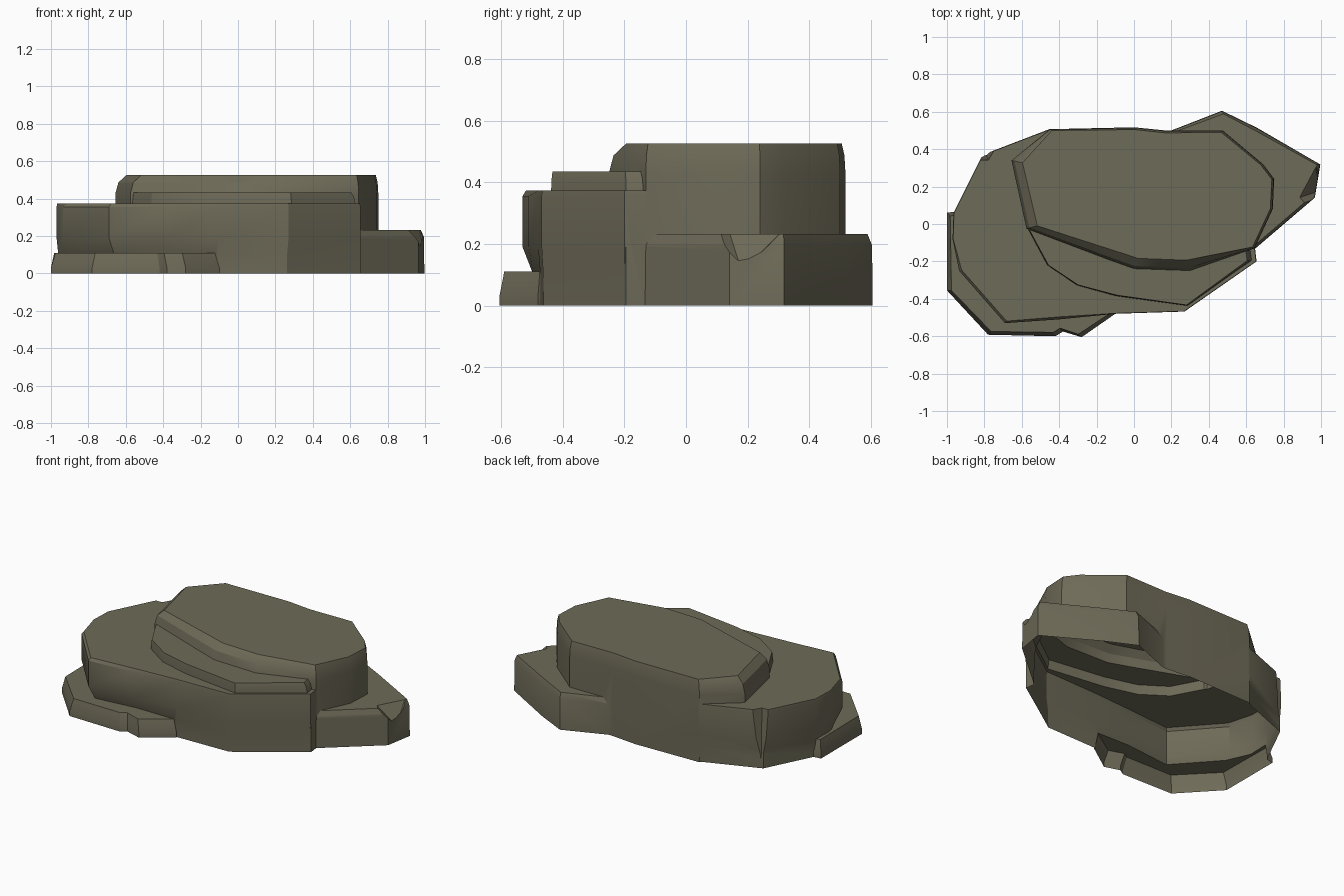
import bpy, bmesh
from mathutils import Vector

if "Cube" in bpy.data.objects:
    bpy.data.objects.remove(bpy.data.objects["Cube"])

stone = bpy.data.materials.new("olive_grey_stone")
stone.diffuse_color = (0.155, 0.145, 0.097, 1)
stone.use_nodes = True
stone.node_tree.nodes["Principled BSDF"].inputs["Base Color"].default_value = stone.diffuse_color


def slab(name, outline, layers, weight=lambda p: 1.0):
    """Stack one outline through (height, inset) layers into a closed block."""
    pts = [Vector((x, y)) for x, y in outline]
    mid = sum(pts, Vector((0, 0))) / len(pts)
    bm = bmesh.new()
    rings = []
    for z, inset in layers:
        ring = []
        for p in pts:
            q = p + (mid - p).normalized() * inset * weight(p)
            ring.append(bm.verts.new((q.x, q.y, z)))
        rings.append(ring)
    n = len(pts)
    for a, b in zip(rings, rings[1:]):
        for i in range(n):
            j = (i + 1) % n
            bm.faces.new((a[i], a[j], b[j], b[i]))
    bm.faces.new(rings[0][::-1])
    bm.faces.new(rings[-1])
    bmesh.ops.recalc_face_normals(bm, faces=bm.faces[:])
    me = bpy.data.meshes.new(name)
    bm.to_mesh(me)
    bm.free()
    ob = bpy.data.objects.new(name, me)
    bpy.context.collection.objects.link(ob)
    me.materials.append(stone)
    return ob


# Main body: wide ledge, slightly undercut at its left front
rock = slab("layered_rock",
            [(-0.965, 0.06), (-0.97, -0.08), (-0.935, -0.25), (-0.69, -0.53), (-0.4, -0.51),
             (-0.1, -0.48), (0.27, -0.468), (0.655, -0.2), (0.6, 0.3), (0.0, 0.47),
             (-0.45, 0.508), (-0.81, 0.37)],
            [(-0.1, 0.05), (0.1, 0.045), (0.19, 0.0), (0.355, 0.0), (0.373, 0.014)],
            lambda p: 1.0 if p.x < -0.2 and p.y < -0.2 else 0.2)

parts = [
    # Top block, running down to the ground at the back, worn along its front
    slab("top_block",
         [(-0.575, -0.025), (-0.655, 0.34), (-0.45, 0.507), (0.0, 0.517), (0.17, 0.5),
          (0.475, 0.5), (0.69, 0.32), (0.75, 0.24), (0.742, 0.08), (0.645, -0.13),
          (0.3, -0.25), (0.0, -0.24), (-0.14, -0.19)],
         [(-0.12, 0.0), (0.43, 0.0), (0.487, 0.016), (0.526, 0.06)],
         lambda p: 1.0 if p.x < 0.4 and p.y < 0.4 else 0.22),
    # Middle step along the front, leaning in at its right end
    slab("middle_step",
         [(-0.57, -0.03), (-0.47, -0.22), (-0.31, -0.33), (-0.1, -0.39), (0.29, -0.442),
          (0.655, -0.195), (0.642, -0.1), (0.3, 0.1)],
         [(-0.11, 0.0), (0.26, 0.0), (0.41, 0.035), (0.434, 0.05)],
         lambda p: 1.0 if p.x > 0.6 else 0.25),
    # Low ledge at the right rear
    slab("right_ledge",
         [(0.17, 0.49), (0.47, 0.607), (0.66, 0.515), (0.998, 0.318), (0.968, 0.14), (0.64, -0.14),
          (0.3, 0.1)],
         [(-0.13, 0.0), (0.195, 0.004), (0.232, 0.02)]),
    # Low ledge at the left front
    slab("front_ledge",
         [(-1.0, 0.06), (-1.0, -0.355), (-0.78, -0.592), (-0.42, -0.6), (-0.38, -0.575),
          (-0.28, -0.605), (-0.1, -0.48), (-0.3, -0.2), (-0.8, 0.09)],
         [(-0.14, 0.0), (0.03, 0.0), (0.09, 0.018), (0.11, 0.024)]),
]


def combine(ob, operation):
    mod = rock.modifiers.new(operation, 'BOOLEAN')
    mod.operation = operation
    mod.solver = 'EXACT'
    mod.object = ob
    ob.hide_render = True


for part in parts:
    combine(part, 'UNION')

# Cleft in the left rear wall and a chip off the right ledge corner
cleft = slab("cleft_cutter", [(-0.835, 0.345), (-0.78, 0.345), (-0.72, 0.44), (-0.88, 0.45)],
             [(-0.2, 0.05), (0.0, 0.03), (0.45, -0.01)])
chip = slab("chip_cutter", [(1.1, 0.3), (0.97, 0.31), (0.88, 0.14), (0.92, 0.09), (1.1, 0.05)],
            [(0.14, 0.1), (0.26, -0.02)])
combine(cleft, 'DIFFERENCE')
combine(chip, 'DIFFERENCE')

# Bake the result, slice flat at the ground and leave the underside open
dg = bpy.context.evaluated_depsgraph_get()
bm = bmesh.new()
bm.from_object(rock, dg)
bmesh.ops.bisect_plane(bm, geom=bm.verts[:] + bm.edges[:] + bm.faces[:],
                       plane_co=(0, 0, 0), plane_no=(0, 0, 1), clear_inner=True)
bmesh.ops.remove_doubles(bm, verts=bm.verts[:], dist=0.0005)
rock.modifiers.clear()
bm.to_mesh(rock.data)
bm.free()
rock.data.materials.clear()
rock.data.materials.append(stone)
for poly in rock.data.polygons:
    poly.material_index = 0
for ob in parts + [cleft, chip]:
    bpy.data.objects.remove(ob)

# Soft shading on the worn walls, crisp edges elsewhere
bpy.context.view_layer.objects.active = rock
rock.select_set(True)
bpy.ops.object.shade_smooth_by_angle(angle=0.45)
